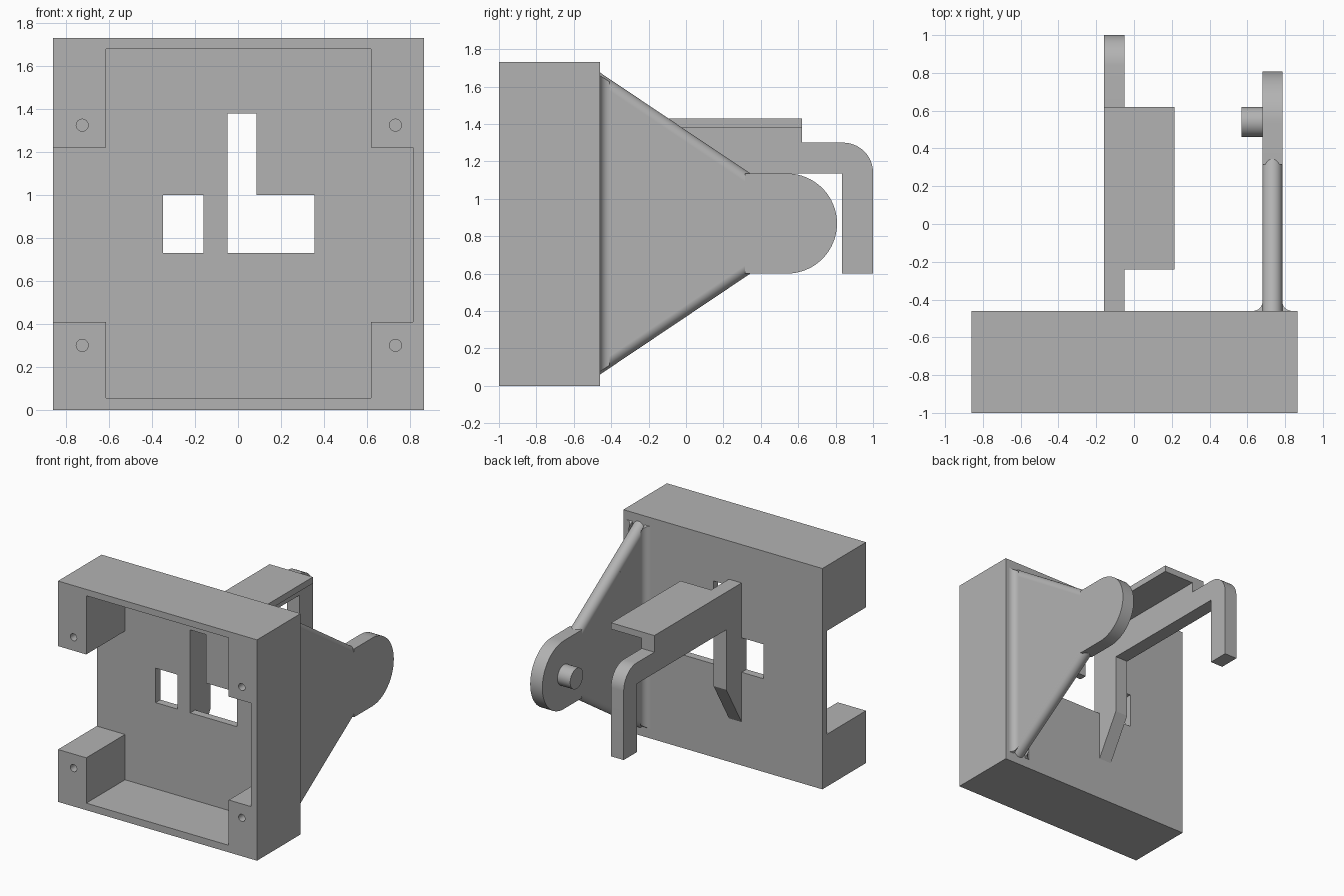
import bpy, bmesh, math
from mathutils import Vector

cube = bpy.data.objects.get("Cube")
if cube:
    bpy.data.objects.remove(cube, do_unlink=True)

grey = bpy.data.materials.new("plain grey")
grey.use_nodes = True
COLOUR = (0.448, 0.448, 0.448, 1)
grey.diffuse_color = COLOUR
grey.node_tree.nodes["Principled BSDF"].inputs["Base Color"].default_value = COLOUR

PLACE = {"x": lambda u, v, t: (t, u, v),
         "y": lambda u, v, t: (u, t, v),
         "z": lambda u, v, t: (u, v, t)}


def finish(name, bm):
    bmesh.ops.recalc_face_normals(bm, faces=bm.faces)
    mesh = bpy.data.meshes.new(name)
    bm.to_mesh(mesh)
    bm.free()
    mesh.materials.append(grey)
    obj = bpy.data.objects.new(name, mesh)
    bpy.context.collection.objects.link(obj)
    return obj


def prism(name, points, axis, start, end):
    """Extrude a 2D outline along an axis."""
    bm = bmesh.new()
    face = bm.faces.new([bm.verts.new(PLACE[axis](u, v, start)) for u, v in points])
    new = bmesh.ops.extrude_face_region(bm, geom=[face])["geom"]
    shift = Vector(PLACE[axis](0, 0, end - start))
    bmesh.ops.translate(bm, vec=shift, verts=[g for g in new if isinstance(g, bmesh.types.BMVert)])
    return finish(name, bm)


def rect(u0, u1, v0, v1):
    return [(u0, v0), (u1, v0), (u1, v1), (u0, v1)]


def arc(cu, cv, radius, a0, a1, steps):
    angles = [math.radians(a0 + (a1 - a0) * i / steps) for i in range(steps + 1)]
    return [(cu + radius * math.cos(a), cv + radius * math.sin(a)) for a in angles]


def activate(obj):
    bpy.ops.object.select_all(action="DESELECT")
    obj.select_set(True)
    bpy.context.view_layer.objects.active = obj


def smooth(obj):
    activate(obj)
    bpy.ops.object.shade_smooth_by_angle(angle=math.radians(30))


def cut(body, cutter):
    cutter.hide_render = True
    mod = body.modifiers.new("cut", "BOOLEAN")
    mod.operation = "DIFFERENCE"
    mod.solver = "EXACT"
    mod.object = cutter
    activate(body)
    bpy.ops.object.modifier_apply(modifier=mod.name)
    bpy.data.objects.remove(cutter, do_unlink=True)


# Housing: open-fronted box with corner blocks and one open side
BACK = -0.46
housing = prism("housing", rect(-0.86, 0.865, 0, 1.73), "y", -1, BACK)
cavity = [(-0.95, 0.41), (-0.615, 0.41), (-0.615, 0.055), (0.62, 0.055),
          (0.62, 0.41), (0.815, 0.41), (0.815, 1.22), (0.62, 1.22),
          (0.62, 1.68), (-0.615, 1.68), (-0.615, 1.22), (-0.95, 1.22)]
cut(housing, prism("cavity_cutter", cavity, "y", -1.1, -0.52))

# Windows through the back plate
l_window = [(-0.05, 0.73), (0.355, 0.73), (0.355, 1.0),
            (0.085, 1.0), (0.085, 1.38), (-0.05, 1.38)]
for outline in (rect(-0.35, -0.16, 0.73, 1.0), l_window):
    cut(housing, prism("window_cutter", outline, "y", -0.6, -0.4))

# Screw holes in the corner blocks
for x in (-0.725, 0.733):
    for z in (0.30, 1.325):
        cut(housing, prism("hole_cutter", arc(x, z, 0.028, 0, 345, 23), "y", -1.1, -0.7))
smooth(housing)

# Hooked arm with a slanted foot against the back plate
hook = [(BACK, 0.34), (-0.27, 0.665), (-0.27, 1.135), (0.835, 1.135), (0.835, 0.6), (1, 0.6)]
hook += arc(0.84, 1.14, 0.16, 0, 90, 12)
hook += [(0.62, 1.30), (0.62, 1.43), (BACK, 1.43)]
smooth(prism("hooked_arm", hook, "x", -0.16, -0.05))
prism("arm_flange", rect(-0.05, 0.215, -0.24, 0.62), "z", 1.38, 1.43)

# Bracket: triangular web ending in a round lug
X0, X1, MID = 0.68, 0.785, 0.8675
R = (X1 - X0) / 2
upper = [(-0.489, 1.631), (0.316, 1.091), (0.316, 1.135)]
lug = arc(0.54, MID, 0.2675, 90, -90, 32)
lower = [(y, 2 * MID - z) for y, z in reversed(upper)]
smooth(prism("bracket_web", upper + lug + lower, "x", X0, X1))

# Rounded rims along the sloping edges
for side, label in ((1, "upper"), (-1, "lower")):
    a = Vector(((X0 + X1) / 2, -0.489, MID + side * (1.631 - MID)))
    b = Vector((a.x, 0.399, MID + side * (1.035 - MID)))
    bpy.ops.mesh.primitive_cylinder_add(vertices=32, radius=R, depth=(b - a).length,
                                        location=(a + b) / 2)
    rim = bpy.context.object
    rim.name = "bracket_rim_" + label
    rim.rotation_euler = (b - a).to_track_quat("Z", "Y").to_euler()
    rim.data.materials.append(grey)
    smooth(rim)

# Concave fillets where the bracket meets the housing
F = 0.05
for side, x, label in ((1, X1, "left"), (-1, X0, "right")):
    curve = [(x, BACK)] + [(x + side * (u + F), v + BACK + F)
                           for u, v in arc(0, 0, F, 180, 270, 8)]
    fillet = prism("bracket_fillet_" + label, curve, "z", 0, 1)
    for v in fillet.data.vertices:
        half = 1.66 - MID - 0.67 * (v.co.y - BACK)
        v.co.z = MID + (half if v.co.z > 0.5 else -half)
    smooth(fillet)

# Pivot pin on the inner face of the lug
smooth(prism("pivot_pin", arc(0.54, MID, 0.08, 0, 348.75, 31), "x", 0.57, X0))
